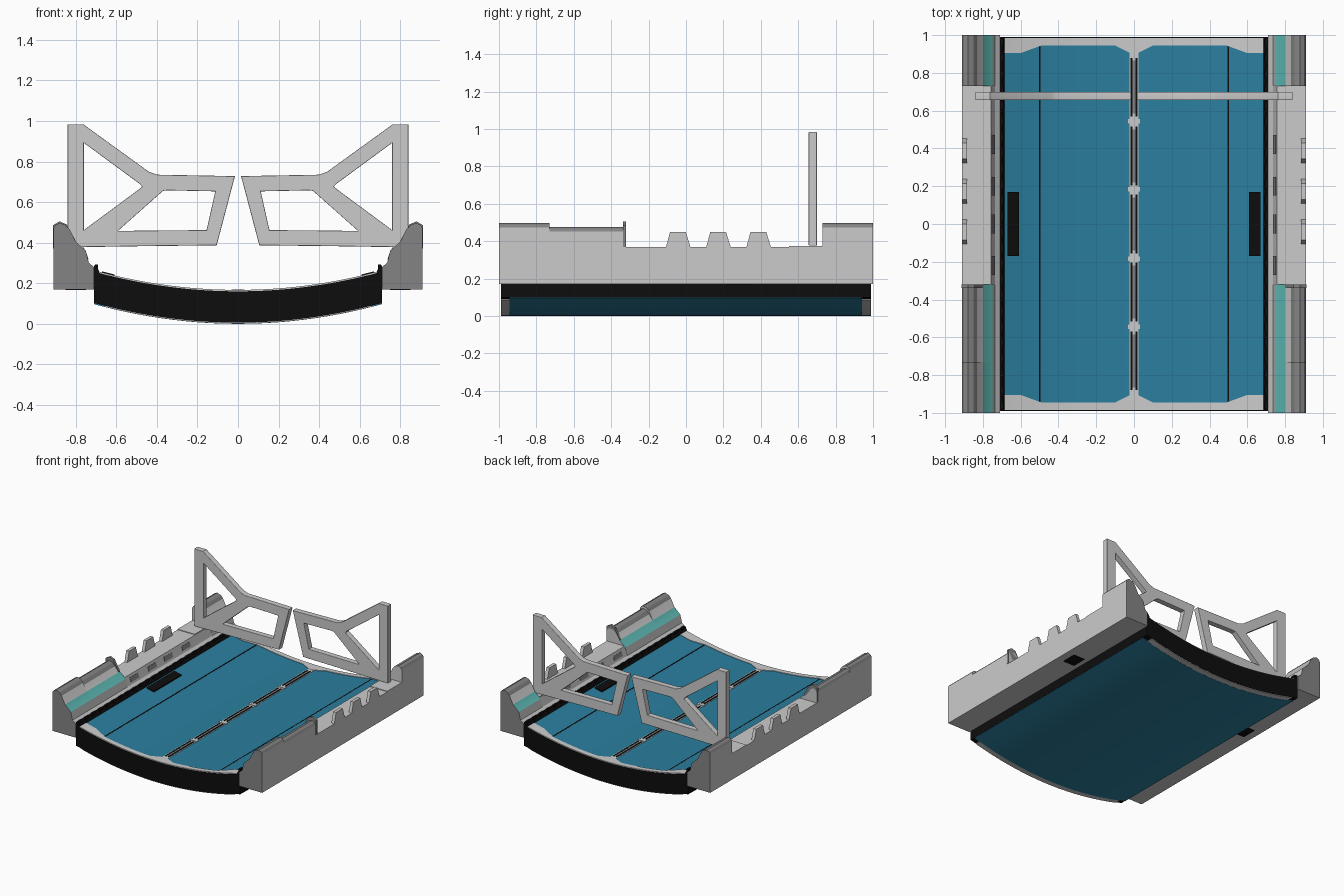
import bpy, bmesh, math

if "Cube" in bpy.data.objects:
    bpy.data.objects.remove(bpy.data.objects["Cube"])


def material(name, rgb):
    m = bpy.data.materials.new(name)
    m.diffuse_color = (*rgb, 1)
    m.use_nodes = True
    m.node_tree.nodes["Principled BSDF"].inputs["Base Color"].default_value = m.diffuse_color
    return m


LIGHT = material("light grey", (0.60, 0.60, 0.60))
DARK = material("dark grey", (0.23, 0.23, 0.23))
BLUE = material("deep blue", (0.024, 0.21, 0.345))
CYAN = material("pale cyan", (0.12, 0.53, 0.50))
BLACK = material("black", (0.004, 0.004, 0.004))


def finish(name, bm, mats, rule=None):
    bmesh.ops.recalc_face_normals(bm, faces=bm.faces)
    if rule:
        for f in bm.faces:
            f.material_index = rule(f.calc_center_median(), f.normal)
    me = bpy.data.meshes.new(name)
    bm.to_mesh(me)
    bm.free()
    for m in mats:
        me.materials.append(m)
    ob = bpy.data.objects.new(name, me)
    bpy.context.collection.objects.link(ob)
    bpy.ops.object.select_all(action='DESELECT')
    ob.select_set(True)
    bpy.context.view_layer.objects.active = ob
    bpy.ops.object.shade_smooth_by_angle(angle=math.radians(25))
    return ob


def loft(name, rings, mats, rule=None):
    # closed solid through matching rings of points
    bm = bmesh.new()
    vs = [[bm.verts.new(p) for p in r] for r in rings]
    n = len(vs[0])
    for a, b in zip(vs, vs[1:]):
        for i in range(n):
            j = (i + 1) % n
            bm.faces.new((a[i], a[j], b[j], b[i]))
    bm.faces.new(vs[0])
    bm.faces.new(vs[-1])
    return finish(name, bm, mats, rule)


def prism(name, pts, y0, y1, mats, rule=None):
    return loft(name, [[(x, y, z) for x, z in pts] for y in (y0, y1)], mats, rule)


def box(name, x0, x1, y0, y1, z0, z1, mat):
    return prism(name, [(x0, z0), (x1, z0), (x1, z1), (x0, z1)], y0, y1, [mat])


def bow(x):
    return x * x / 5.2


def bowed(name, xs, ya, yb, lo, hi, mat):
    # slab following the bow of the deck, with y edges given as functions of x
    rings = []
    for x in xs:
        a, b, c = ya(x), yb(x), bow(x)
        rings.append([(x, a, c + lo), (x, b, c + lo), (x, b, c + hi), (x, a, c + hi)])
    return loft(name, rings, [mat])


def span(a, b, n):
    return [a + (b - a) * i / n for i in range(n + 1)]


def const(v):
    return lambda x: v


def inner_edge(x):
    # inner outline of the end trims: wider at the centre and the corners
    x = abs(x)
    if x < 0.10:
        return 0.905 + 0.04 * max(0, x - 0.02) / 0.08
    return 0.945 - 0.04 * min(1, max(0, (x - 0.49) / 0.11))


# Bowed deck: black core, blue panels above and below
bowed("deck_core", span(-0.70, 0.70, 32), const(-0.99), const(0.99), 0.006, 0.16, BLACK)
bowed("deck_underside", span(-0.708, 0.708, 32), const(-0.945), const(0.94), 0.0, 0.008, BLUE)
for s in (-1, 1):
    bowed("deck_top_panel", span(s * 0.025, s * 0.685, 20),
          const(-0.95), const(0.95), 0.155, 0.163, BLUE)
    # Groove line along each panel
    bowed("panel_groove", [s * 0.496, s * 0.504], const(-0.95), const(0.95), 0.16, 0.1645, BLACK)
    # Black pad beside each rail
    bowed("side_pad", [s * 0.61, s * 0.64, s * 0.67], const(-0.17), const(0.17), 0.15, 0.172, BLACK)
    # End trims, top and underside
    xs = sorted(span(-0.69, 0.69, 30) + [-0.6, -0.49, -0.1, -0.02, 0.02, 0.1, 0.49, 0.6])
    bowed("deck_end_trim", xs, lambda x: s * inner_edge(x), const(s * 0.985), 0.15, 0.167, LIGHT)
    bowed("underside_end_trim", span(-0.66, 0.66, 28), const(s * 0.94), const(s * 0.988),
          0.001, 0.008, LIGHT)

# Centre seam with black slots and small star-shaped joints
bowed("centre_seam", [-0.025, 0, 0.025], const(-0.92), const(0.92), 0.15, 0.165, LIGHT)
for yc in (-0.725, -0.36, 0, 0.36, 0.725):
    for s in (-1, 1):
        box("seam_slot", s * 0.007, s * 0.018, yc - 0.155, yc + 0.155, 0.15, 0.168, BLACK)
    box("seam_core", -0.007, 0.007, yc - 0.14, yc + 0.14, 0.15, 0.1665, DARK)
for yc in (-0.545, -0.185, 0.185, 0.545):
    box("seam_joint", -0.032, 0.032, yc - 0.012, yc + 0.012, 0.15, 0.169, LIGHT)

# Rail profiles (x, z), outer edge first
FOOT = [(0.735, 0.30), (0.71, 0.28), (0.71, 0.17)]
FULL = [(0.91, 0.17), (0.91, 0.472), (0.90, 0.488), (0.88, 0.497), (0.85, 0.487),
        (0.83, 0.465), (0.80, 0.405), (0.75, 0.36)] + FOOT
LOWER = [(x, z - 0.02 if z > 0.45 else z) for x, z in FULL]
MIDDLE = [(0.91, 0.17), (0.91, 0.37), (0.757, 0.37)] + FOOT


def rail_colour(c, n):
    if abs(c.y) > 0.99:
        return 1
    if abs(n.y) > 0.9:
        return 0
    if n.z > 0.2 and c.z > 0.44 and abs(c.x) > 0.83:
        return 1
    if 0.75 < abs(c.x) < 0.80 and n.z > 0.2:
        return 2
    return 0


for s, side in ((-1, "left"), (1, "right")):
    def flip(p):
        return [(s * x, z) for x, z in p]

    # Rail in four lengths
    for part, prof, y0, y1 in (("front_rail", FULL, -1, -0.73),
                               ("stepped_rail", LOWER, -0.73, -0.32),
                               ("middle_rail", MIDDLE, -0.32, 0.73),
                               ("rear_rail", FULL, 0.73, 1)):
        prism(f"{side}_{part}", flip(prof), y0, y1, [LIGHT, DARK, CYAN], rail_colour)
    # Flange at the end of the stepped length
    prism(f"{side}_flange", flip([(0.913, 0.37), (0.913, 0.485), (0.88, 0.505), (0.845, 0.49),
                                  (0.80, 0.41), (0.80, 0.37)]), -0.338, -0.32, [DARK])
    # Trapezoid teeth on the outer wall
    for yc in (-0.043, 0.172, 0.387):
        prof = [(yc - 0.065, 0.365), (yc + 0.068, 0.365), (yc + 0.042, 0.45), (yc - 0.042, 0.45)]
        loft(f"{side}_tooth", [[(s * x, y, z) for y, z in prof] for x in (0.885, 0.91)], [LIGHT])
    # Fence mounting foot
    box(f"{side}_fence_foot", s * 0.76, s * 0.91, 0.55, 0.73, 0.36, 0.375, LIGHT)
    # Recess under the rail
    box(f"{side}_under_recess", s * 0.75, s * 0.85, 0.22, 0.34, 0.167, 0.172, BLACK)
    # Black side wall and its notched lip
    prism(f"{side}_side_wall", flip([(0.685, 0.10), (0.71, 0.10), (0.71, 0.287), (0.70, 0.287),
                                     (0.685, 0.26)]), -0.99, 0.99, [BLACK])
    for i in range(24):
        y = -0.96 + i * 0.0835
        box(f"{side}_lip_tab", s * 0.69, s * 0.706, y - 0.02, y + 0.02, 0.24, 0.293, BLACK)
    # Dark slots on the inner slope of the middle rail
    for y in (-0.22, 0.0, 0.2, 0.42):
        prism(f"{side}_rail_slot", flip([(0.737, 0.318), (0.748, 0.35), (0.752, 0.349),
                                         (0.741, 0.317)]), y - 0.05, y + 0.05, [DARK])

# Upright fence halves: a flat frame with two openings
OUTLINE = [(0.84, 0.377), (0.84, 0.983), (0.762, 0.983), (0.44, 0.75), (0.40, 0.735),
           (0.015, 0.728), (0.105, 0.387), (0.45, 0.383)]
TRIANGLE = [(0.76, 0.892), (0.76, 0.462), (0.472, 0.675), (0.485, 0.69)]
WINDOW = [(0.37, 0.655), (0.35, 0.658), (0.112, 0.653), (0.155, 0.462), (0.592, 0.458)]
for s, side in ((-1, "left"), (1, "right")):
    cu = bpy.data.curves.new(f"{side}_fence", 'CURVE')
    cu.dimensions = '2D'
    cu.fill_mode = 'BOTH'
    for loop in (OUTLINE, TRIANGLE, WINDOW):
        sp = cu.splines.new('POLY')
        sp.points.add(len(loop) - 1)
        for p, (x, z) in zip(sp.points, loop):
            p.co = (s * x, z, 0, 1)
        sp.use_cyclic_u = True
    cu.extrude = 0.019
    cu.bevel_depth = 0.003
    cu.offset = -0.003
    cu.materials.append(LIGHT)
    ob = bpy.data.objects.new(f"{side}_fence", cu)
    ob.location = (0, 0.678, 0)
    ob.rotation_euler = (math.pi / 2, 0, 0)
    bpy.context.collection.objects.link(ob)
    bpy.ops.object.select_all(action='DESELECT')
    ob.select_set(True)
    bpy.context.view_layer.objects.active = ob
    bpy.ops.object.convert(target='MESH')
    bpy.ops.object.shade_smooth_by_angle(angle=math.radians(25))
